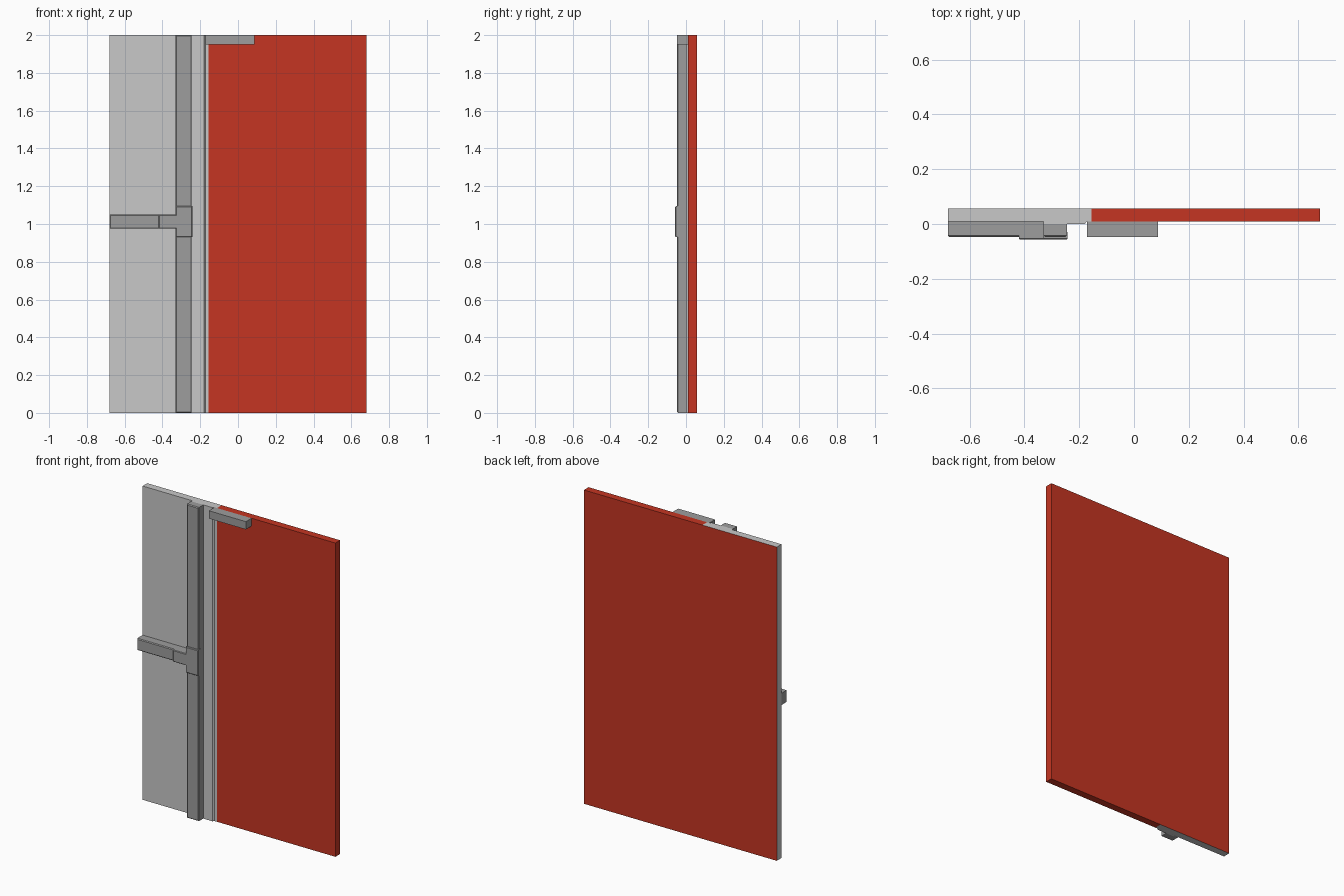
import bpy, bmesh

if "Cube" in bpy.data.objects:
    bpy.data.objects.remove(bpy.data.objects["Cube"])

def mat(name, rgb):
    m = bpy.data.materials.new(name)
    m.diffuse_color = (*rgb, 1)
    m.use_nodes = True
    m.node_tree.nodes["Principled BSDF"].inputs["Base Color"].default_value = m.diffuse_color
    return m

RED = mat("red", (0.56, 0.036, 0.016))
LIGHT = mat("light grey", (0.58, 0.58, 0.58))
MID = mat("mid grey", (0.34, 0.34, 0.34))

def prism(name, pts, axis, a, b, mats, front_bevel=0):
    """Extrude a 2D outline along an axis ('y': pts are x,z; 'z': pts are x,y)."""
    bm = bmesh.new()
    put = (lambda p, t: (p[0], t, p[1])) if axis == 'y' else (lambda p, t: (p[0], p[1], t))
    f = bm.faces.new([bm.verts.new(put(p, a)) for p in pts])
    res = bmesh.ops.extrude_face_region(bm, geom=[f], use_keep_orig=True)
    for v in res["geom"]:
        if isinstance(v, bmesh.types.BMVert):
            v.co['xyz'.index(axis)] = b
    bmesh.ops.recalc_face_normals(bm, faces=bm.faces)
    if front_bevel:
        edges = [e for e in bm.edges if all(abs(v.co.y - a) < 1e-6 for v in e.verts)]
        bmesh.ops.bevel(bm, geom=edges, offset=front_bevel, segments=1, affect='EDGES')
    me = bpy.data.meshes.new(name)
    for m in mats:
        me.materials.append(m)
    bm.normal_update()
    # a second material goes on the faces looking backwards
    if len(mats) > 1:
        for f in bm.faces:
            f.material_index = 1 if f.normal.y > 0.9 else 0
    bm.to_mesh(me)
    bm.free()
    ob = bpy.data.objects.new(name, me)
    bpy.context.collection.objects.link(ob)
    return ob

def rect(x0, x1, z0, z1):
    return [(x0, z0), (x1, z0), (x1, z1), (x0, z1)]

BACK = 0.057

# door leaf: red slab and grey slab with a red back
prism("red_panel", rect(-0.155, 0.68, 0, 2), 'y', 0.01, BACK, [RED])
prism("grey_panel",
      [(-0.68, 0.01), (-0.33, 0.01), (-0.33, 0.0), (-0.18, 0.0), (-0.172, 0.01),
       (-0.155, 0.01), (-0.155, BACK), (-0.68, BACK)], 'z', 0, 2, [LIGHT, RED])

# T-shaped rail: upright post and side bar in one outline
prism("t_rail",
      [(-0.33, 0), (-0.245, 0), (-0.245, 2), (-0.33, 2), (-0.33, 1.05),
       (-0.68, 1.05), (-0.68, 0.975), (-0.33, 0.975)],
      'y', -0.047, 0.012, [MID], 0.005)

# slightly raised boss on the junction
prism("junction_boss",
      [(-0.33, 0.93), (-0.242, 0.93), (-0.242, 1.095), (-0.33, 1.095), (-0.33, 1.05),
       (-0.42, 1.05), (-0.42, 0.975), (-0.33, 0.975)],
      'y', -0.057, -0.03, [MID], 0.004)

# block at the top edge
prism("top_block", rect(-0.172, 0.088, 1.95, 2), 'y', -0.047, 0.012, [MID])
